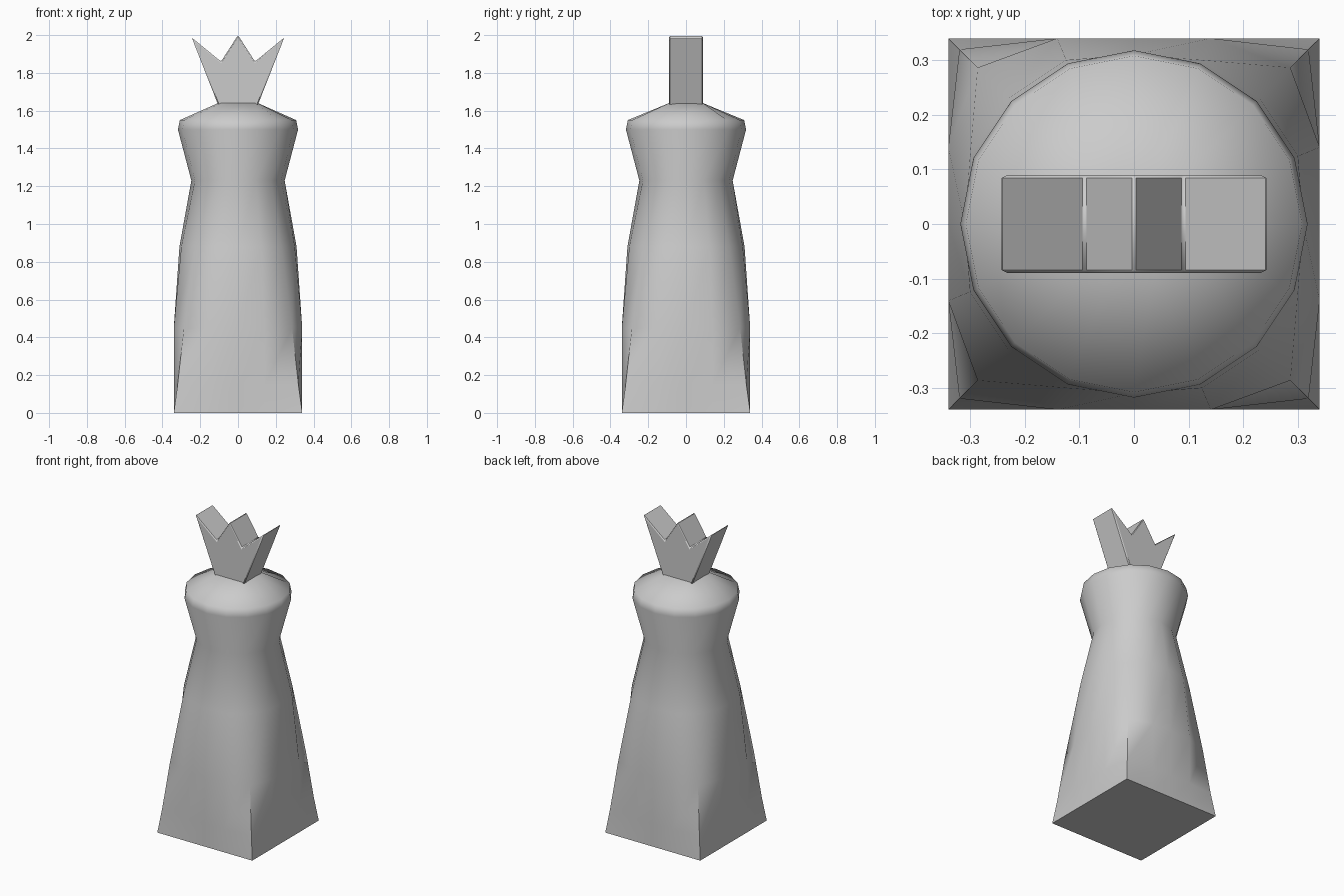
import bpy, bmesh, math

if "Cube" in bpy.data.objects:
    bpy.data.objects.remove(bpy.data.objects["Cube"])

SIDES = 16


def finish(name, bm, angle):
    bmesh.ops.recalc_face_normals(bm, faces=bm.faces[:])
    mesh = bpy.data.meshes.new(name)
    bm.to_mesh(mesh)
    bm.free()
    obj = bpy.data.objects.new(name, mesh)
    bpy.context.collection.objects.link(obj)
    bpy.ops.object.select_all(action='DESELECT')
    obj.select_set(True)
    bpy.context.view_layer.objects.active = obj
    bpy.ops.object.shade_smooth_by_angle(angle=math.radians(angle))
    return obj


def ring(bm, z, hx, hy, radius):
    # Rectangle clipped by a circle: blends square sections into round ones
    verts = []
    for i in range(SIDES):
        a = 2 * math.pi * i / SIDES
        c, s = math.cos(a), math.sin(a)
        r = min(hx / max(abs(c), 1e-6), hy / max(abs(s), 1e-6), radius)
        verts.append(bm.verts.new((r * c, r * s, z)))
    return verts


# Body: square foot lofting to a round waist, flared collar and sloping shoulder
sections = [
    (0.00, 0.34, 0.34, 0.481),
    (0.15, 0.34, 0.34, 0.452),
    (0.45, 0.34, 0.34, 0.405),
    (0.88, 0.31, 0.31, 0.325),
    (1.23, 0.247, 0.247, 0.247),
    (1.50, 0.318, 0.318, 0.318),
    (1.55, 0.308, 0.308, 0.308),
    (1.64, 0.105, 0.09, 0.138),
]
bm = bmesh.new()
rings = [ring(bm, *s) for s in sections]
for low, high in zip(rings, rings[1:]):
    for i in range(SIDES):
        j = (i + 1) % SIDES
        bm.faces.new((low[i], low[j], high[j], high[i]))
bm.faces.new(rings[0])
bm.faces.new(rings[-1])
finish("body", bm, 60)

# Crown: three-pointed profile extruded front to back
half = [(0.09, 1.86), (0.245, 1.987), (0.105, 1.63)]
profile = [(0, 2.0)] + half + [(-x, z) for x, z in reversed(half)]
bm = bmesh.new()
front = bm.faces.new([bm.verts.new((x, -0.09, z)) for x, z in profile])
ext = bmesh.ops.extrude_face_region(bm, geom=[front])
moved = [g for g in ext["geom"] if isinstance(g, bmesh.types.BMVert)]
bmesh.ops.translate(bm, verts=moved, vec=(0, 0.18, 0))
crown = finish("crown", bm, 50)
bevel = crown.modifiers.new("soft_edges", 'BEVEL')
bevel.width = 0.006
bevel.segments = 1
bevel.limit_method = 'ANGLE'
bevel.angle_limit = math.radians(85)
